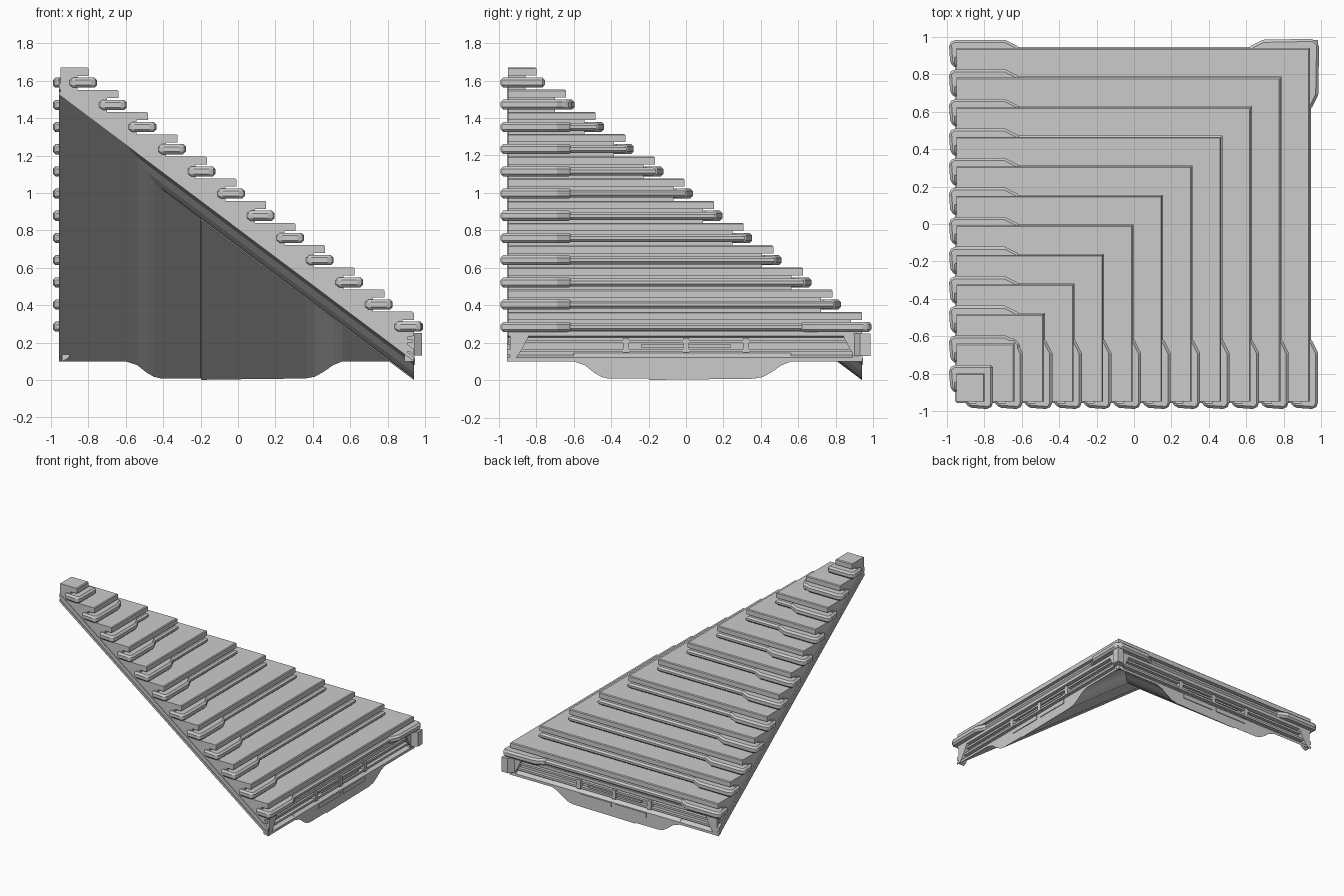
import bpy, bmesh

if "Cube" in bpy.data.objects:
    bpy.data.objects.remove(bpy.data.objects["Cube"])

A = -0.95                 # cut edge of both flights
E = 0.94                  # outer edge of the lowest step
N, RUN, RISE = 12, 0.158, 0.1186


def under(r):
    """Height of the sloping underside at distance r."""
    return 0.1 + 0.7513 * (E - r)


def make(name, verts, faces, bevel=0):
    me = bpy.data.meshes.new(name)
    bm = bmesh.new()
    vs = [bm.verts.new(v) for v in verts]
    for f in faces:
        bm.faces.new([vs[i] for i in f])
    bmesh.ops.remove_doubles(bm, verts=bm.verts, dist=1e-5)
    bmesh.ops.recalc_face_normals(bm, faces=bm.faces)
    bm.to_mesh(me)
    bm.free()
    ob = bpy.data.objects.new(name, me)
    bpy.context.collection.objects.link(ob)
    if bevel:
        m = ob.modifiers.new("bevel", 'BEVEL')
        m.width = bevel
        m.segments = 1
    return ob


def loft(name, rings, bevel=0):
    """Closed solid through equal-length rings."""
    n = len(rings[0])
    verts = [v for ring in rings for v in ring]
    faces = [(k * n + i, k * n + (i + 1) % n, (k + 1) * n + (i + 1) % n, (k + 1) * n + i)
             for k in range(len(rings) - 1) for i in range(n)]
    faces += [tuple(range(n)), tuple(range(len(verts) - n, len(verts)))]
    return make(name, verts, faces, bevel)


def corner_sweep(name, prof, a=A, bevel=0):
    """Sweep an (r, z) profile round the mitred outer corner."""
    return loft(name, [[(r, a, z) for r, z in prof],
                       [(r, r, z) for r, z in prof],
                       [(a, r, z) for r, z in prof]], bevel)


def both(name, rings, bevel=0):
    """Build a part on the +x flight and its twin on the +y flight."""
    loft(name + "_right", rings, bevel)
    loft(name + "_back", [[(y, x, z) for x, y, z in ring] for ring in rings], bevel)


def plate(poly, z0, z1):
    return [[(x, y, z) for x, y in poly] for z in (z0, z1)]


def face_block(poly, x0, x1):
    return [[(x, y, z) for y, z in poly] for x in (x0, x1)]


def rect(a0, a1, b0, b1):
    return [(a0, b0), (a1, b0), (a1, b1), (a0, b1)]


# stepped flights with sloping underside and recessed end fascia
steps = [(E - RUN * i, 0.365 + RISE * i) for i in range(N)]
prof = [(E, 0.1), (A, under(A)), (A, steps[-1][1])]
for i, (s, t) in reversed(list(enumerate(steps))):
    low = t - RISE if i else 0.26
    prof += [(s, t - 0.006), (s, t - 0.043), (s - 0.06, t - 0.043), (s - 0.06, low)]
    prof[-4:-3] = [(s - 0.006, t), (s, t - 0.006)]
prof += [(E, 0.26), (E, 0.235), (0.905, 0.228), (0.905, 0.135), (E, 0.12)]
corner_sweep("stair_flights", prof)

# strip and end clips under every tread
for i, (s, t) in enumerate(steps):
    zc = t - 0.08
    corner_sweep(f"nosing_strip_{i}", [
        (s - 0.08, zc - 0.022), (s - 0.008, zc - 0.022), (s + 0.006, zc - 0.008),
        (s + 0.006, zc + 0.008), (s - 0.008, zc + 0.02), (s - 0.08, zc + 0.02)])
    o = s + 0.045
    y1, y2 = min(-0.69, o), min(-0.61, o)
    clip = [(s - 0.11, -0.945), (s - 0.085, -0.982), (s + 0.025, -0.99), (o, -0.965),
            (o, y1), (s + 0.005, y2), (s - 0.06, y2), (s - 0.06, -0.945)]
    both(f"end_clip_{i}", plate(clip, zc - 0.027, zc + 0.027), 0.014)

# clip wrapping the outer corner of the lowest step
loft("corner_clip", plate([(0.945, 0.61), (0.985, 0.69), (0.99, 0.96), (0.96, 0.99),
                           (0.69, 0.985), (0.61, 0.945), (0.61, 0.88), (0.88, 0.88),
                           (0.88, 0.61)], 0.258, 0.312), 0.014)

# hanging belly beneath each flight, mitred on the diagonal
belly = [(-0.60, 0.02), (-0.60, 0), (-0.54, -0.02), (-0.49, -0.06), (-0.45, -0.083),
         (-0.41, -0.092), (-0.2, -0.092), (-0.195, -0.1), (-0.15, -0.098), (0.36, -0.092),
         (0.41, -0.083), (0.46, -0.055), (0.51, -0.02), (0.56, 0), (0.56, 0.02)]
both("underside_belly", [[(y, y, under(y) + d) for y, d in belly],
                         [(E, y, under(E) + d) for y, d in belly]])

# twin sloping bands along the cut edges
for k, (d0, d1) in enumerate([(0.0, 0.022), (0.034, 0.065)]):
    band = [(A, under(A) + d0), (E, under(E) + d0), (E, under(E) + d1), (A, under(A) + d1)]
    rings = [[(x, y, z) for x, z in band] for y in (A - 0.006, A + 0.01)]
    both(f"stringer_band_{k}", rings)

# fascia rails
for k, z in enumerate((0.152, 0.2)):
    corner_sweep(f"fascia_rail_{k}", rect(0.895, 0.932, z, z + 0.016))

# fascia cleats, lower grille and flared ends
for k, y in enumerate((-0.32, 0, 0.32)):
    both(f"fascia_cleat_{k}", face_block(rect(y - 0.017, y + 0.017, 0.148, 0.222), 0.895, 0.938))
for k, (y0, y1) in enumerate([(-0.3, -0.02), (0.02, 0.3)]):
    both(f"grille_{k}", face_block(rect(y0, y1, 0.08, 0.115), 0.92, 0.946))
both("grille_bar", face_block(rect(-0.24, 0.24, 0.176, 0.19), 0.895, 0.928))
flare = [(0.94, 0.24), (0.94, 0.1), (0.91, 0.115), (0.875, 0.165), (0.84, 0.235)]
for side, m in (("outer", 1), ("inner", -1)):
    both(f"fascia_flare_{side}", face_block([(y * m, z) for y, z in flare], 0.89, 0.943))

# post at the outer corner
loft("corner_post", plate([(0.89, 0.93), (0.93, 0.93), (0.93, 0.89), (0.985, 0.93),
                           (0.985, 0.985), (0.93, 0.985)], 0.13, 0.25))
